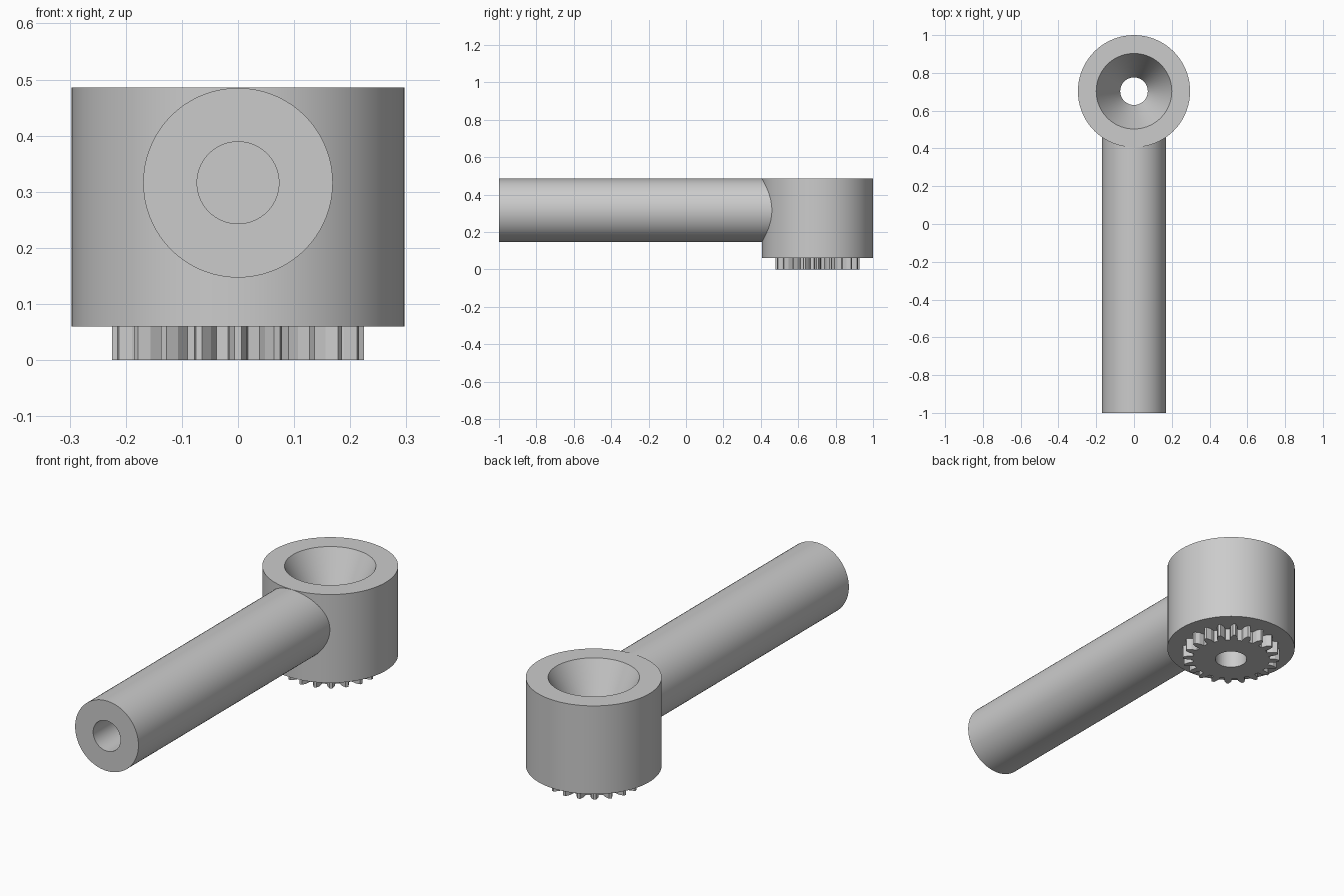
import bpy, bmesh, math
from mathutils import Matrix

cube = bpy.data.objects.get("Cube")
if cube:
    bpy.data.objects.remove(cube, do_unlink=True)

grey = bpy.data.materials.new("plain grey")
grey.use_nodes = True
grey.diffuse_color = (0.6, 0.6, 0.6, 1)
grey.node_tree.nodes["Principled BSDF"].inputs["Base Color"].default_value = grey.diffuse_color

SIDES = 72
HUB_Y = 0.703
HUB_BOTTOM, TOP = 0.06, 0.486
BORE = 0.073


def circle(radius, height):
    """Ring of (radius, angle, height) points."""
    return [(radius, math.tau * i / SIDES, height) for i in range(SIDES)]


def build(name, rings, matrix, closed):
    """Bridge rings in order; join last to first, or cap both ends."""
    bm = bmesh.new()
    loops = [[bm.verts.new((r * math.cos(a), r * math.sin(a), h)) for r, a, h in ring]
             for ring in rings]
    pairs = list(zip(loops, loops[1:]))
    if closed:
        pairs.append((loops[-1], loops[0]))
    else:
        bm.faces.new(loops[0])
        bm.faces.new(loops[-1])
    for low, high in pairs:
        n = len(low)
        for i in range(n):
            j = (i + 1) % n
            bm.faces.new((low[i], low[j], high[j], high[i]))
    bm.transform(matrix)
    bmesh.ops.recalc_face_normals(bm, faces=bm.faces)
    mesh = bpy.data.meshes.new(name)
    bm.to_mesh(mesh)
    bm.free()
    mesh.materials.append(grey)
    obj = bpy.data.objects.new(name, mesh)
    bpy.context.collection.objects.link(obj)
    bpy.ops.object.select_all(action="DESELECT")
    obj.select_set(True)
    bpy.context.view_layer.objects.active = obj
    bpy.ops.object.shade_smooth_by_angle(angle=math.radians(20))
    return obj


at_hub = Matrix.Translation((0, HUB_Y, 0))

# Hub: drum with a conical recess running into a through bore
hub_profile = [(BORE, HUB_BOTTOM), (0.297, HUB_BOTTOM), (0.297, TOP), (0.2, TOP), (BORE, 0.235)]
build("hub", [circle(r, h) for r, h in hub_profile], at_hub, True)

# Toothed boss under the hub
TEETH = 20
flank = [(0.179, 0.1), (0.2045, 0.0785), (0.225, 0.027)]
tooth = [(r, -a) for r, a in flank] + [(r, a) for r, a in reversed(flank)]
outline = [(r, a + math.tau * t / TEETH) for t in range(TEETH) for r, a in tooth]


def gear_ring(height, bore):
    return [(BORE if bore else r, a, height) for r, a in outline]


build("toothed_boss", [gear_ring(0, True), gear_ring(0, False),
                       gear_ring(HUB_BOTTOM, False), gear_ring(HUB_BOTTOM, True)], at_hub, True)

# Arm: round bar with a blind bore in its free end
along_y = Matrix.Translation((0, 0, 0.316)) @ Matrix.Rotation(-math.pi / 2, 4, "X")
arm_profile = [(BORE, -0.4), (BORE, -1), (0.169, -1), (0.169, 0.46)]
build("arm", [circle(r, h) for r, h in arm_profile], along_y, False)
